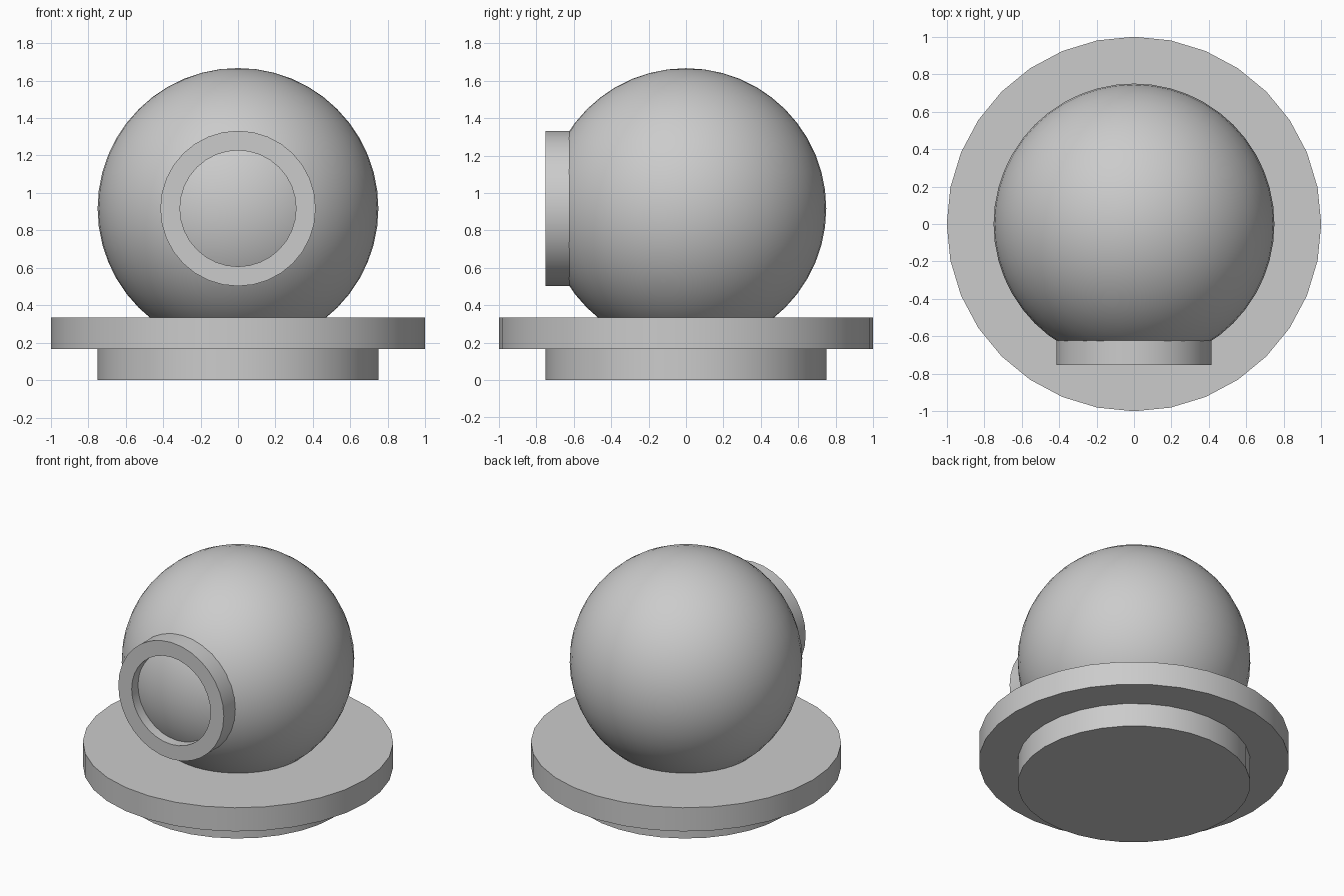
import bpy, math
from mathutils import Matrix

cube = bpy.data.objects.get("Cube")
if cube:
    bpy.data.objects.remove(cube, do_unlink=True)

GREY = (0.6, 0.6, 0.6, 1.0)
grey = bpy.data.materials.new("light grey")
grey.use_nodes = True
grey.diffuse_color = GREY
grey.node_tree.nodes["Principled BSDF"].inputs["Base Color"].default_value = GREY

BALL_Z = 0.917
SIDES = 32


def finish(obj, name):
    """Name the part, colour it and smooth its curved sides."""
    obj.name = obj.data.name = name
    obj.data.materials.clear()
    obj.data.materials.append(grey)
    bpy.ops.object.select_all(action='DESELECT')
    obj.select_set(True)
    bpy.context.view_layer.objects.active = obj
    bpy.ops.object.shade_smooth_by_angle(angle=math.radians(30))


def disc(name, radius, bottom, top):
    bpy.ops.mesh.primitive_cylinder_add(
        vertices=SIDES, radius=radius, depth=top - bottom,
        location=(0, 0, (bottom + top) / 2))
    finish(bpy.context.object, name)


def ring(name, outer, inner, back, front):
    """Square-section ring whose axis runs along y."""
    section = [(outer, back), (outer, front), (inner, front), (inner, back)]
    n = len(section)
    verts = []
    for i in range(SIDES):
        a = math.tau * i / SIDES
        verts += [(r * math.cos(a), y, r * math.sin(a)) for r, y in section]
    faces = []
    for i in range(SIDES):
        j = (i + 1) % SIDES
        for k in range(n):
            m = (k + 1) % n
            faces.append((i * n + k, i * n + m, j * n + m, j * n + k))
    mesh = bpy.data.meshes.new(name)
    mesh.from_pydata(verts, [], faces)
    mesh.transform(Matrix.Translation((0, 0, BALL_Z)))
    mesh.update()
    obj = bpy.data.objects.new(name, mesh)
    bpy.context.collection.objects.link(obj)
    finish(obj, name)


# Stepped round stand
disc("base_foot", 0.75, 0, 0.167)
disc("base_flange", 1.0, 0.167, 0.335)

# Ball body, sunk into the stand
bpy.ops.mesh.primitive_uv_sphere_add(
    segments=48, ring_count=24, radius=0.75, location=(0, 0, BALL_Z))
finish(bpy.context.object, "ball_body")

# Open collar on the front, with the ball showing inside it
ring("front_collar", 0.415, 0.31, -0.6, -0.752)
